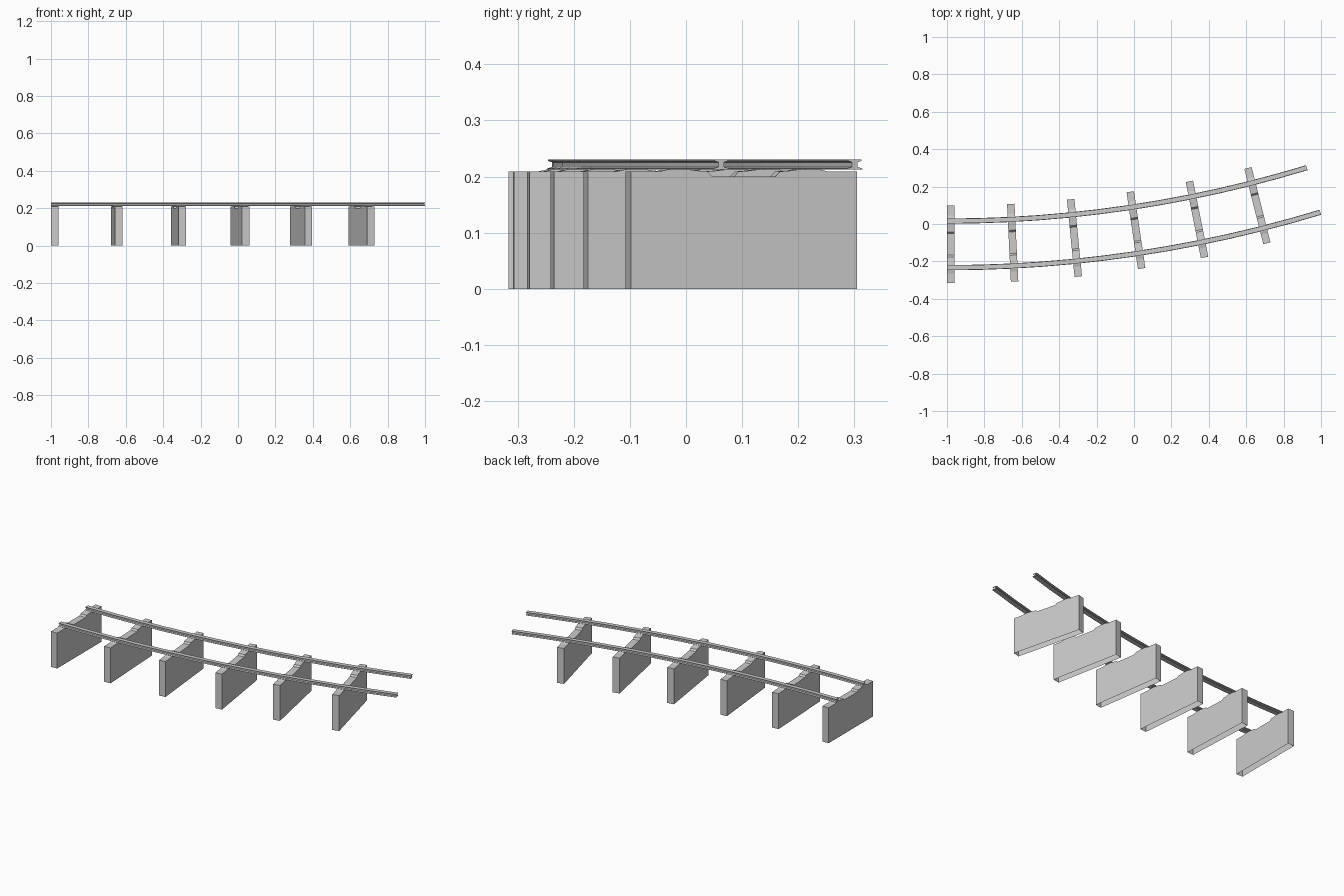
import bpy, bmesh
from math import sin, cos, radians

if "Cube" in bpy.data.objects:
    bpy.data.objects.remove(bpy.data.objects["Cube"])

R, TURN, N = 6.75, radians(16.88), 6      # curve radius, total turn, sleeper count
START_X, START_Y = -1.0, -0.109
GAUGE, SLEEPER_W = 0.1245, 0.04


def on_track(angle, along, side, z):
    """Point on the curved track: along = forward offset, side = left offset."""
    return (START_X + R * sin(angle) + along * cos(angle) - side * sin(angle),
            START_Y + R * (1 - cos(angle)) + along * sin(angle) + side * cos(angle), z)


def sweep(name, profile, stations, skip_edge=None):
    """Skin a closed (side, z) profile through (angle, along) stations."""
    bm = bmesh.new()
    rings = [[bm.verts.new(on_track(a, d, s, z)) for s, z in profile] for a, d in stations]
    n = len(profile)
    for r0, r1 in zip(rings, rings[1:]):
        for i in range(n):
            if i != skip_edge:
                j = (i + 1) % n
                bm.faces.new((r0[i], r1[i], r1[j], r0[j]))
    bm.faces.new(rings[0])
    bm.faces.new(rings[-1][::-1])
    bmesh.ops.recalc_face_normals(bm, faces=bm.faces)
    mesh = bpy.data.meshes.new(name)
    bm.to_mesh(mesh)
    bm.free()
    obj = bpy.data.objects.new(name, mesh)
    bpy.context.collection.objects.link(obj)
    return obj


def mirrored(half):
    return half + [(-s, z) for s, z in reversed(half)]


# Deep sleepers: raised rail seats, dipped middle, open underside
sleeper = mirrored([(0.2075, 0.0), (0.2075, 0.209), (0.155, 0.209), (0.14, 0.2125),
                    (0.108, 0.2135), (0.085, 0.2105), (0.067, 0.209), (0.058, 0.2)])
for k in range(N):
    a = TURN * k / N
    sweep(f"sleeper_{k + 1}", sleeper, [(a, 0), (a, SLEEPER_W)], skip_edge=len(sleeper) - 1)

# I-section rails: wide foot, web, flat head
rail = mirrored([(0.014, 0.213), (0.014, 0.2145), (0.005, 0.217),
                 (0.005, 0.2255), (0.0125, 0.228), (0.0125, 0.2305)])
steps = 2 * N
for name, side in (("left_rail", GAUGE), ("right_rail", -GAUGE)):
    sweep(name, [(s + side, z) for s, z in rail],
          [(TURN * k / steps, 0) for k in range(steps + 1)])
